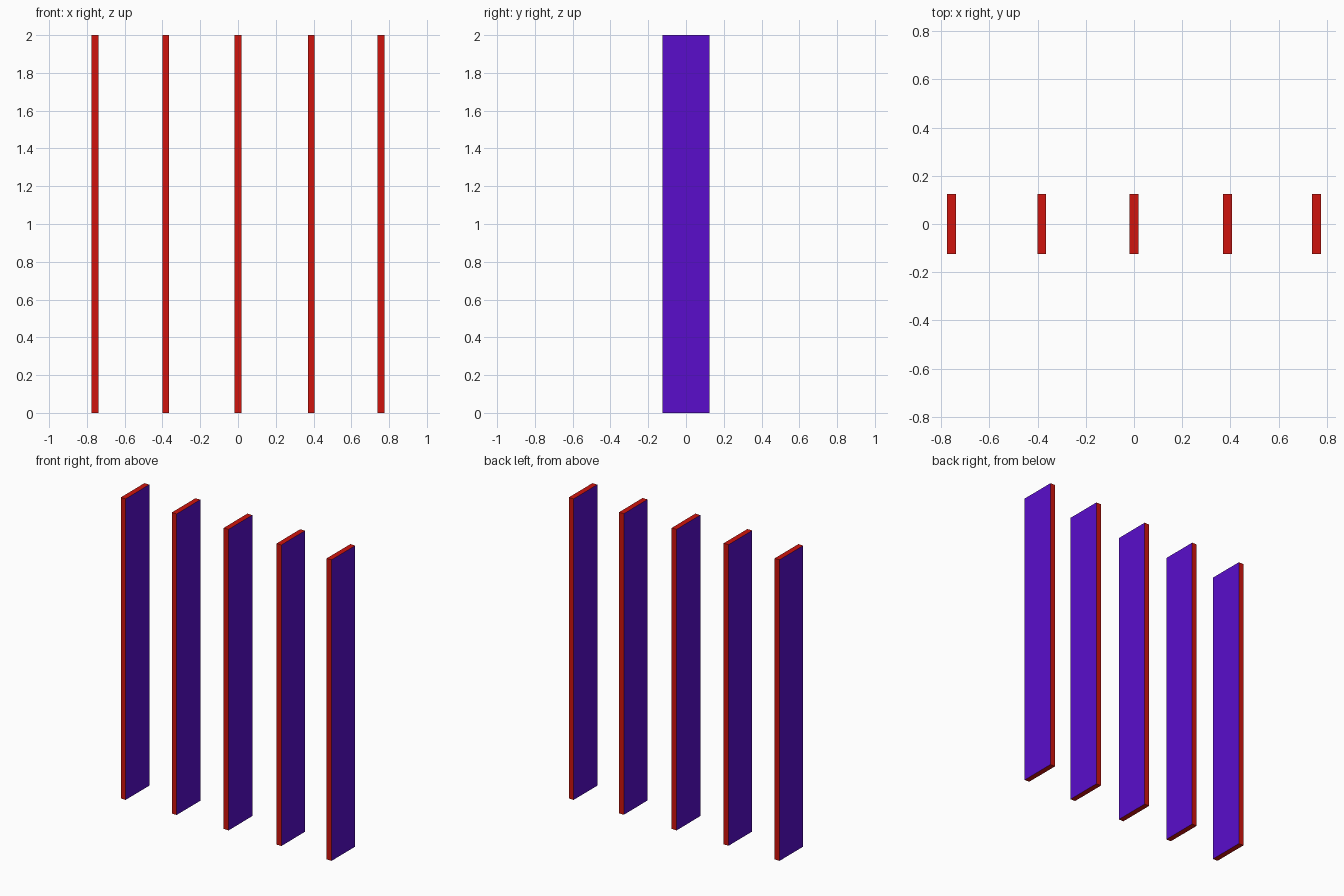
import bpy
import bmesh
from mathutils import Matrix

if "Cube" in bpy.data.objects:
    bpy.data.objects.remove(bpy.data.objects["Cube"])

WIDTH, DEPTH, HEIGHT = 0.036, 0.248, 2.0
CENTRES = [-0.757, -0.382, 0.0, 0.388, 0.757]


def material(name, colour):
    mat = bpy.data.materials.new(name)
    mat.diffuse_color = colour
    mat.use_nodes = True
    mat.node_tree.nodes["Principled BSDF"].inputs["Base Color"].default_value = mat.diffuse_color
    return mat


red = material("red_edge", (0.62, 0.007, 0.004, 1))
purple = material("purple_face", (0.10, 0.004, 0.60, 1))

# One upright slat: red edges and ends, purple broad faces
mesh = bpy.data.meshes.new("slat")
bm = bmesh.new()
bmesh.ops.create_cube(bm, size=1, matrix=Matrix.Translation((0, 0, HEIGHT / 2))
                      @ Matrix.Diagonal((WIDTH, DEPTH, HEIGHT, 1)))
bm.normal_update()
for face in bm.faces:
    face.material_index = 1 if abs(face.normal.x) > 0.5 else 0
bm.to_mesh(mesh)
bm.free()
mesh.materials.append(red)
mesh.materials.append(purple)

# Row of five slats sharing the mesh
for i, x in enumerate(CENTRES, 1):
    slat = bpy.data.objects.new(f"slat_{i}", mesh)
    slat.location.x = x
    bpy.context.collection.objects.link(slat)
